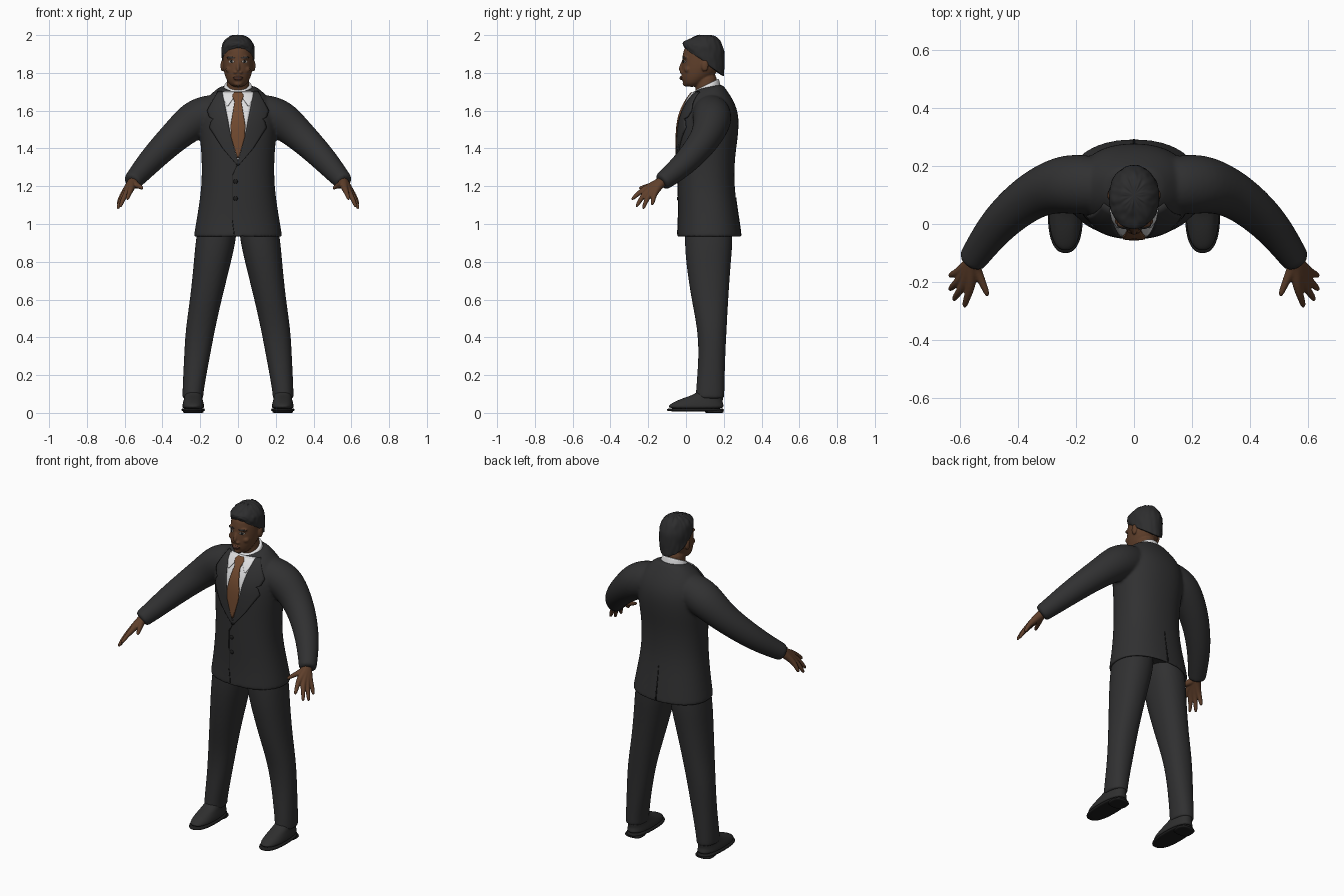
import bpy
import bmesh
import math
import random
from mathutils import Vector, Matrix
from mathutils.bvhtree import BVHTree

random.seed(4)
if "Cube" in bpy.data.objects:
    bpy.data.objects.remove(bpy.data.objects["Cube"], do_unlink=True)


def material(name, red, green, blue):
    mat = bpy.data.materials.new(name)
    mat.use_nodes = True
    shader = next(n for n in mat.node_tree.nodes if n.type == "BSDF_PRINCIPLED")
    shader.inputs["Base Color"].default_value = (red, green, blue, 1)
    shader.inputs["Roughness"].default_value = 0.8
    mat.diffuse_color = (red, green, blue, 1)
    return mat


SUIT = material("charcoal cloth", .03, .03, .031)
SEAM = material("dark seam", .012, .012, .012)
LEATHER = material("shoe leather", .028, .028, .028)
HAIR = material("black hair", .026, .026, .027)
SKIN = material("brown skin", .115, .05, .024)
LIPS = material("lip brown", .085, .032, .02)
SHIRT = material("white shirt", .75, .75, .76)
TIE = material("copper tie", .17, .07, .03)
EYE = material("eye white", .4, .36, .32)


def skin_rings(bm, rings):
    """Bridge a list of closed rings and cap both ends."""
    loops = [[bm.verts.new(p) for p in ring] for ring in rings]
    count = len(loops[0])
    for low, high in zip(loops, loops[1:]):
        for i in range(count):
            j = (i + 1) % count
            bm.faces.new((low[i], low[j], high[j], high[i]))
    bm.faces.new(loops[0])
    bm.faces.new(loops[-1])


def loft(bm, sections, side=1, power=2.0, sides=24):
    """Stack rounded sections: z, centre x, centre y, half width, half depth, tilt."""
    rings = []
    for z, cx, cy, rx, ry, *tilt in sections:
        ring = []
        for i in range(sides):
            a = math.tau * i / sides
            c, s = math.cos(a), math.sin(a)
            x = math.copysign(abs(c) ** (2 / power), c) * rx
            y = math.copysign(abs(s) ** (2 / power), s) * ry
            ring.append((side * cx + x, cy + y, z + (tilt[0] * y if tilt else 0)))
        rings.append(ring)
    skin_rings(bm, rings)


def tube(bm, path, side=1, sides=14):
    """Sweep circles along points given as x, y, z, radius."""
    points = [Vector((side * x, y, z)) for x, y, z, r in path]
    rings = []
    for k, centre in enumerate(points):
        along = points[min(k + 1, len(points) - 1)] - points[max(k - 1, 0)]
        turn = along.to_track_quat("Z", "Y")
        angles = [math.tau * i / sides for i in range(sides)]
        rings.append([centre + turn @ Vector((math.cos(a), math.sin(a), 0)) * path[k][3]
                      for a in angles])
    skin_rings(bm, rings)


def ball(bm, place, size):
    matrix = Matrix.Translation(place) @ Matrix.Diagonal((*size, 1))
    bmesh.ops.create_uvsphere(bm, u_segments=16, v_segments=10, radius=1, matrix=matrix)


def finish(name, bm, mat, subdivide=2, voxel=0, soften=4):
    bmesh.ops.recalc_face_normals(bm, faces=bm.faces)
    mesh = bpy.data.meshes.new(name)
    bm.to_mesh(mesh)
    bm.free()
    mesh.materials.append(mat)
    mesh.shade_smooth()
    obj = bpy.data.objects.new(name, mesh)
    bpy.context.collection.objects.link(obj)
    if subdivide:
        mod = obj.modifiers.new("round", "SUBSURF")
        mod.levels = mod.render_levels = subdivide
    if voxel:
        mod = obj.modifiers.new("blend", "REMESH")
        mod.mode = "VOXEL"
        mod.voxel_size = voxel
        mod.use_smooth_shade = True
        mod = obj.modifiers.new("soften", "SMOOTH")
        mod.factor, mod.iterations = 0.5, soften
    return obj


def surface(obj):
    """Return a function giving the front or back y of a finished part."""
    bpy.context.view_layer.update()
    tree = BVHTree.FromObject(obj, bpy.context.evaluated_depsgraph_get())

    def depth(x, z, facing=-1):
        hit = tree.ray_cast(Vector((x, facing, z)), Vector((0, -facing, 0)))[0]
        return hit.y if hit else 0.08
    return depth


def plate(name, depth, rows, mat, lift, thick, side=1, facing=-1, steps=5, columns=8):
    """Thin sheet following a surface; rows give z, inner x, outer x."""
    bm = bmesh.new()
    lines = []
    for k, (first, last) in enumerate(zip(rows, rows[1:])):
        for t in range(steps + (k == len(rows) - 2)):
            z, a, b = (p + (q - p) * t / steps for p, q in zip(first, last))
            xs = [side * (a + (b - a) * c / columns) for c in range(columns + 1)]
            lines.append([bm.verts.new((x, depth(x, z, facing) + facing * lift, z)) for x in xs])
    for low, high in zip(lines, lines[1:]):
        for c in range(columns):
            bm.faces.new((low[c], low[c + 1], high[c + 1], high[c]))
    obj = finish(name, bm, mat, subdivide=0)
    mod = obj.modifiers.new("thickness", "SOLIDIFY")
    mod.thickness, mod.offset = thick, 0


def mirrored(rows):
    return [(z, -x, x) for z, x in rows]


SIDES = (("left", 1), ("right", -1))

# Jacket: body with a hollow hem, blended with both sleeves
bm = bmesh.new()
loft(bm, [(.99, 0, .124, .21, .148), (.94, 0, .124, .216, .153), (.928, 0, .124, .228, .164),
          (.928, 0, .124, .236, .172), (.95, 0, .123, .234, .17), (1.05, 0, .118, .216, .16),
          (1.2, 0, .105, .193, .15), (1.35, 0, .107, .193, .152), (1.45, 0, .115, .203, .16),
          (1.55, 0, .122, .207, .161), (1.62, 0, .127, .195, .142), (1.68, 0, .13, .155, .107),
          (1.715, 0, .125, .112, .078, .15), (1.73, 0, .125, .09, .066, .2)], power=2.25)
for label, side in SIDES:
    tube(bm, [(.08, .13, 1.6, .09), (.15, .135, 1.585, .106), (.235, .14, 1.552, .107),
              (.31, .12, 1.485, .09), (.38, .08, 1.42, .08), (.46, .01, 1.338, .07),
              (.515, -.06, 1.275, .06), (.556, -.12, 1.228, .051),
              (.564, -.132, 1.218, .05)], side)
jacket = finish("jacket", bm, SUIT, voxel=.009)
chest = surface(jacket)

# Trousers: two legs merging at the crotch
bm = bmesh.new()
for label, side in SIDES:
    loft(bm, [(1.05, .1, .118, .098, .12), (.93, .115, .121, .109, .13),
              (.8, .135, .118, .099, .12), (.6, .17, .126, .084, .098),
              (.45, .199, .138, .079, .078), (.3, .217, .138, .069, .07),
              (.12, .238, .128, .056, .076), (.08, .239, .127, .056, .076),
              (.075, .239, .127, .054, .074)], side, power=2.2)
finish("trousers", bm, SUIT, voxel=.009)

# Shoes: upper, sole and heel on each side
for label, side in SIDES:
    bm = bmesh.new()
    loft(bm, [(.018, .237, .053, .058, .147), (.04, .237, .053, .058, .148),
              (.058, .237, .065, .054, .128), (.078, .237, .09, .048, .108),
              (.1, .237, .125, .046, .072), (.13, .237, .13, .04, .06)], side, power=2.4)
    finish(label + "_shoe", bm, LEATHER)
    bm = bmesh.new()
    loft(bm, [(.008, .237, .05, .058, .146), (.01, .237, .05, .062, .152),
              (.022, .237, .05, .062, .152), (.024, .237, .05, .058, .146)], side, power=2.5)
    loft(bm, [(0, .237, .15, .05, .045), (.001, .237, .15, .055, .05),
              (.02, .237, .15, .055, .05)], side, power=2.8)
    finish(label + "_sole", bm, SEAM, subdivide=1)

# Hands: overlapping finger tubes fan out from the wrist and blend into a palm
FINGERS = [((.564, -.22, 1.187), (.578, -.256, 1.158), (.587, -.29, 1.127)),
           ((.585, -.212, 1.172), (.61, -.24, 1.13), (.625, -.266, 1.086)),
           ((.599, -.193, 1.162), (.624, -.212, 1.12), (.638, -.229, 1.076)),
           ((.606, -.168, 1.162), (.626, -.173, 1.13), (.637, -.18, 1.098)),
           ((.535, -.178, 1.205), (.519, -.214, 1.198), (.504, -.252, 1.188))]
for label, side in SIDES:
    bm = bmesh.new()
    for knuckle, middle, tip in FINGERS:
        tube(bm, [(.535, -.095, 1.25, .03), (.562, -.135, 1.218, .028), (*knuckle, .017),
                  (*middle, .0125), (*tip, .0095)], side, sides=10)
    finish(label + "_hand", bm, SKIN, voxel=.004, soften=3)

# Head and neck with brows, cheeks, nose, mouth, chin and ears blended in
bm = bmesh.new()
loft(bm, [(1.725, 0, .03, .028, .03), (1.745, 0, .037, .052, .053), (1.78, 0, .06, .069, .085),
          (1.82, 0, .075, .079, .101), (1.87, 0, .085, .082, .106), (1.92, 0, .09, .081, .107),
          (1.96, 0, .095, .068, .085), (1.98, 0, .1, .04, .05)])
tube(bm, [(0, .115, 1.64, .064), (0, .11, 1.72, .06), (0, .1, 1.82, .062)])
tube(bm, [(0, -.012, 1.868, .008), (0, -.024, 1.84, .009), (0, -.032, 1.81, .013),
          (0, -.026, 1.798, .01)])
ball(bm, (0, -.018, 1.772), (.026, .015, .011))
ball(bm, (0, -.002, 1.743), (.024, .017, .015))
for label, side in SIDES:
    ball(bm, (side * .034, .0, 1.88), (.028, .016, .009))
    ball(bm, (side * .045, .01, 1.818), (.022, .02, .018))
    ball(bm, (side * .014, -.022, 1.803), (.01, .012, .008))
    ball(bm, (side * .082, .1, 1.838), (.011, .02, .032))
head = finish("head", bm, SKIN, subdivide=1, voxel=.005, soften=3)
face = surface(head)

# Face details
plate("lips", face, mirrored([(1.782, .012), (1.774, .026), (1.763, .012)]), LIPS, .001, .003)
plate("mouth_line", face, mirrored([(1.7745, .024), (1.7725, .024)]), SEAM, .003, .002)
for label, side in SIDES:
    plate(label + "_eye", face, [(1.867, .027, .04), (1.86, .019, .05), (1.853, .027, .043)],
          EYE, .001, .003, side)
    plate(label + "_iris", face, [(1.867, .032, .038), (1.86, .028, .042), (1.853, .032, .038)],
          SEAM, .003, .002, side)
    plate(label + "_eyebrow", face, [(1.885, .03, .05), (1.88, .016, .058), (1.876, .016, .03)],
          HAIR, .001, .004, side)

# Hair: tilted cap with short rough curls
bm = bmesh.new()
loft(bm, [(1.855, 0, .095, .081, .104, -.75), (1.866, 0, .094, .085, .108, -.7),
          (1.9, 0, .093, .088, .112, -.5), (1.94, 0, .093, .087, .111, -.2),
          (1.97, 0, .095, .073, .09, -.06), (1.99, 0, .1, .05, .062),
          (2.001, 0, .1, .022, .03)], sides=26)
bmesh.ops.subdivide_edges(bm, edges=bm.edges[:], cuts=1, use_grid_fill=True)
bmesh.ops.recalc_face_normals(bm, faces=bm.faces)
bm.normal_update()
for vert in bm.verts:
    vert.co += vert.normal * random.uniform(-.004, .004)
finish("hair", bm, HAIR, subdivide=1)

# Shirt collar, shirt front and tie
bm = bmesh.new()
loft(bm, [(1.66, 0, .108, .09, .084, .4), (1.7, 0, .108, .083, .076, .45),
          (1.735, 0, .109, .073, .066, .5), (1.739, 0, .109, .068, .062, .5)])
finish("shirt_collar", bm, SHIRT)
plate("shirt_front", chest, mirrored([(1.7, .083), (1.6, .066), (1.45, .036), (1.335, .003)]),
      SHIRT, .002, .006)
plate("tie", chest, mirrored([(1.695, .02), (1.677, .03), (1.645, .018), (1.52, .039),
                              (1.46, .036), (1.35, .004)]), TIE, .009, .009)

# Lapels, collar points and seams laid over the cloth
for label, side in SIDES:
    plate(label + "_collar_point", chest, [(1.695, .012, .082), (1.66, .028, .076),
                                           (1.625, .052, .06)], SHIRT, .007, .006, side)
    plate(label + "_lapel", chest, [(1.7, .083, .105), (1.6, .063, .162), (1.565, .056, .15),
                                    (1.555, .054, .128), (1.545, .052, .14), (1.51, .046, .15),
                                    (1.4, .02, .08), (1.31, -.006, .004)],
          SUIT, .005, .009, side)
plate("front_edge", chest, [(1.31, -.006, -.002), (1.26, -.032, -.028), (1.02, -.032, -.028),
                            (.945, -.022, -.018)], SEAM, .001, .003, columns=2)
plate("back_vent", chest, mirrored([(1.14, .001), (.94, .004)]), SEAM, .001, .003,
      facing=1, columns=2)

# Buttons
for label, z in (("upper", 1.225), ("lower", 1.135)):
    bm = bmesh.new()
    ball(bm, (-.013, chest(-.013, z), z), (.012, .006, .012))
    finish(label + "_button", bm, SEAM, subdivide=0)
